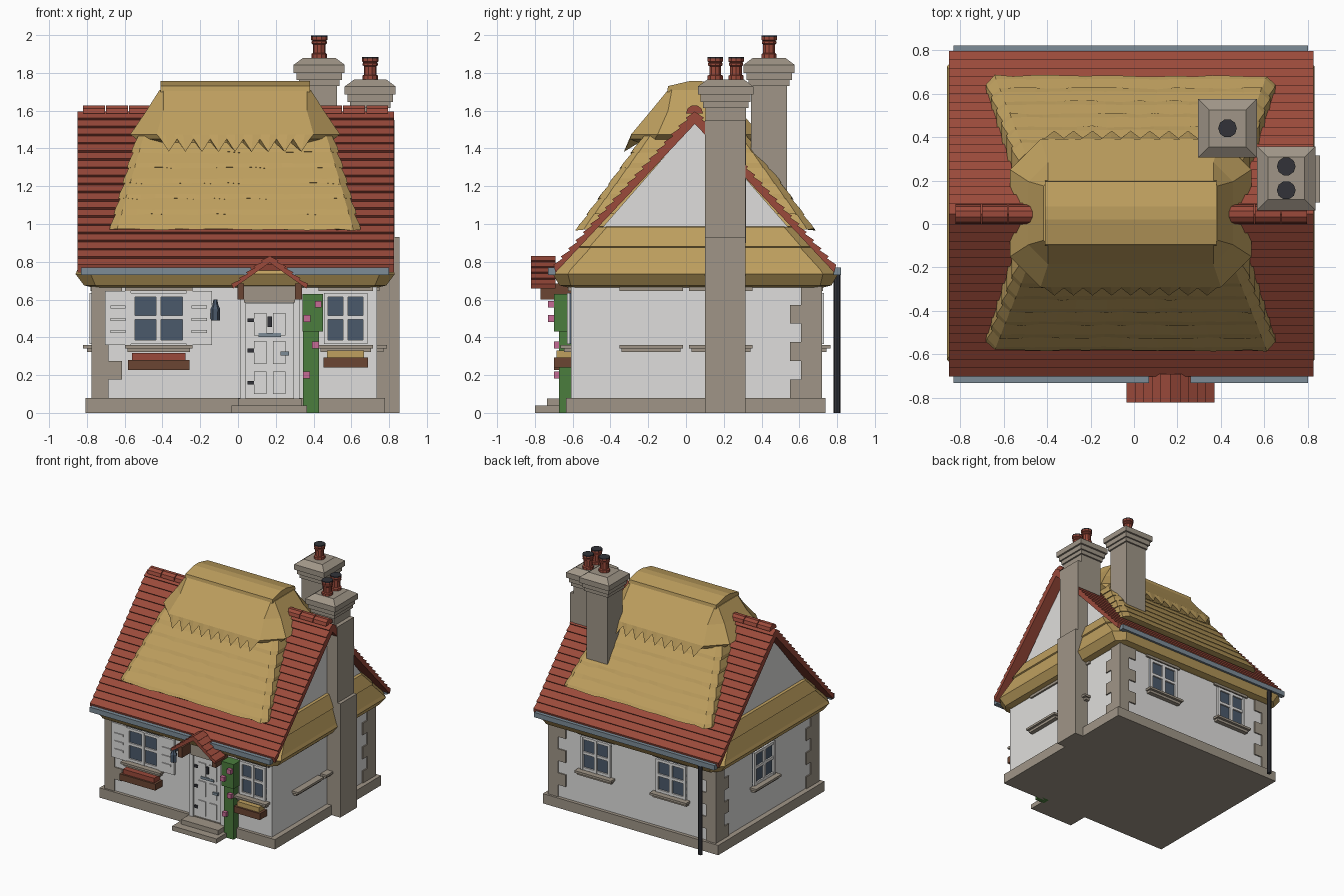
import bpy, bmesh, math, random
from mathutils import Matrix

random.seed(4)
if "Cube" in bpy.data.objects:
    bpy.data.objects.remove(bpy.data.objects["Cube"])


def material(name, code):
    lin = [(int(code[i:i + 2], 16) / 255) ** 2.2 for i in (0, 2, 4)] + [1]
    m = bpy.data.materials.new(name)
    m.use_nodes = True
    m.diffuse_color = lin
    m.node_tree.nodes["Principled BSDF"].inputs["Base Color"].default_value = lin
    return m


WALL = material("white plaster", "DEDDDB")
STONE = material("grey stone", "9E9486")
THATCH = material("straw thatch", "BD9E5F")
TILE = material("red clay tile", "994B3D")
GLASS = material("window glass", "4C5A6B")
METAL = material("blue grey metal", "7C8B96")
WOOD = material("brown wood", "6B4736")
GREEN = material("green leaves", "4C7C40")
PINK = material("pink blossom", "C56A93")
DARK = material("dark iron", "35363B")
CX, CY = -0.015, 0.05          # centre of the house
HX, HY = 0.75, 0.66            # half sizes of the walls


def loft(name, rings, mat, place=None):
    """Skin a list of matching closed rings and cap both ends."""
    bm = bmesh.new()
    rows = [[bm.verts.new(p) for p in r] for r in rings]
    n = len(rows[0])
    for a, b in zip(rows, rows[1:]):
        for i in range(n):
            bm.faces.new((a[i], a[(i + 1) % n], b[(i + 1) % n], b[i]))
    bm.faces.new(rows[0])
    bm.faces.new(rows[-1])
    if place:
        bm.transform(place)
    bmesh.ops.recalc_face_normals(bm, faces=bm.faces)
    me = bpy.data.meshes.new(name)
    bm.to_mesh(me)
    bm.free()
    me.materials.append(mat)
    ob = bpy.data.objects.new(name, me)
    bpy.context.collection.objects.link(ob)


def box(name, x, y, z, mat, place=None):
    ends = [[(x[0], y[0], h), (x[1], y[0], h), (x[1], y[1], h), (x[0], y[1], h)] for h in z]
    loft(name, ends, mat, place)


def lathe(name, x, y, profile, mat, sides=10):
    turn = [math.tau * i / sides for i in range(sides)]
    loft(name, [[(x + r * math.cos(a), y + r * math.sin(a), z) for a in turn] for r, z in profile], mat)


def ring(hx, hy, z, cut, n=2, wobble=0, teeth=0):
    """Rectangle ring with cut corners; long sides may wave or zigzag."""
    half = []
    for i in range(n):
        t = -1 + 2 * i / (n - 1)
        drop = teeth * (i % 2)
        r = random.uniform(-wobble, wobble)
        half.append(((hx - cut) * t, -hy - drop * 0.5 + r, z - drop + r))
    half += [(hx, cut - hy, z), (hx, 0, z), (hx, hy - cut, z)]
    half += [(-p[0], -p[1], p[2]) for p in half]
    return [(CX + p[0], CY + p[1], p[2]) for p in half]


def tiled_gable(c, half, z0, z1, rows, thick, lip):
    """Stepped profile of a pitched roof."""
    side = []
    for i in range(rows):
        for k, out in ((i, lip), (i + 1, 0)):
            t = k / rows
            side.append((half * (1 - t) + out, z0 + (z1 - z0) * t + out))
    foot = z0 - thick * 0.5
    outline = [(-d, z) for d, z in side] + side[-2::-1] + [(half, foot), (0, z1 - thick), (-half, foot)]
    return [(c + d, z) for d, z in outline]


# walls and gables
box("plinth", (CX - 0.793, CX + 0.793), (CY - 0.685, CY + 0.688), (0, 0.08), STONE)
house = [(CY - HY, 0.05), (CY + HY, 0.05), (CY + HY, 0.79), (CY, 1.545), (CY - HY, 0.79)]
loft("walls", [[(CX + s * HX, y, z) for y, z in house] for s in (-1, 1)], WALL)

# tiled roof and ridge tiles
prof = tiled_gable(CY - 0.003, 0.738, 0.775, 1.595, 19, 0.065, 0.01)
loft("tiled_roof", [[(x, y, z) for y, z in prof] for x in (-0.85, 0.825)], TILE)
for i in range(6):
    x = (-0.82 + 0.122 * i) if i < 3 else (0.435 + 0.122 * (i - 3))
    arc = [(CY - 0.005 + 0.045 * math.cos(a), 1.585 + 0.045 * math.sin(a))
           for a in [math.pi * (k / 5) for k in range(6)]]
    loft("ridge_tile", [[(x + dx, y, z) for y, z in arc] for dx in (0, 0.116)], TILE)

# thatch skirt under the eaves, in two layers
loft("thatch_skirt", [ring(a, b, z, c) for a, b, z, c in (
    (0.76, 0.68, 0.665, 0.05), (0.80, 0.72, 0.675, 0.06), (0.845, 0.755, 0.735, 0.08),
    (0.835, 0.74, 0.76, 0.08), (0.80, 0.625, 0.875, 0.07), (0.81, 0.63, 0.88, 0.07),
    (0.77, 0.53, 0.983, 0.06), (0.74, 0.5, 0.99, 0.05))], THATCH)

# layered thatch over the main roof
levels = 6
for i in range(levels):
    t, u = i / levels, (i + 1) / levels
    w0, w1 = 0.665 - 0.14 * t, 0.654 - 0.14 * u
    d0, d1 = 0.632 - 0.35 * t, 0.622 - 0.35 * u
    z0, z1 = 0.97 + 0.49 * t, 0.975 + 0.49 * u
    loft("thatch_course", [ring(w0 - 0.03, d0 - 0.03, z0, 0.03, 16),
                           ring(w0, d0, z0, 0.04, 16, 0.005),
                           ring(w0 - 0.005, d0 - 0.016, z0 + 0.025, 0.04, 16, 0.002),
                           ring(w1, d1, z1, 0.03, 16)], THATCH)
loft("thatch_cap", [ring(0.50, 0.30, 1.43, 0.12, 19),
                    ring(0.525, 0.345, 1.45, 0.13, 19, 0, 0.068),
                    ring(0.555, 0.34, 1.475, 0.14, 19),
                    ring(0.47, 0.235, 1.6, 0.09, 19),
                    ring(0.40, 0.145, 1.71, 0.02, 19)], THATCH)
roll = [(-0.15, 1.70), (-0.145, 1.73), (-0.03, 1.757), (0.03, 1.757), (0.145, 1.73), (0.15, 1.70)]
loft("thatch_ridge", [[(CX + x, CY + y, z) for y, z in roll] for x in (-0.395, 0.395)], THATCH)

# gutters and downpipe
for x, y in (((-0.83, 0.07), -0.71), ((0.26, 0.80), -0.71), ((-0.83, 0.80), 0.80)):
    box("gutter", x, (y - 0.02, y + 0.02), (0.73, 0.77), METAL)
lathe("downpipe", -0.69, 0.8, ((0.018, 0), (0.018, 0.75)), DARK, 8)


# chimneys: shaft, stepped cap and pots
def chimney(x, y, base, top, pots):
    steps = ((0.095, base), (0.095, top - 0.15), (0.108, top - 0.15), (0.108, top - 0.118), (0.12, top - 0.118),
             (0.12, top - 0.08), (0.135, top - 0.08), (0.135, top - 0.037), (0.085, top), (0.07, top))
    dy = 0.012 if len(pots) > 1 else 0
    loft("chimney", [[(x - h, y - h - dy, z), (x + h, y - h - dy, z), (x + h, y + h + dy, z), (x - h, y + h + dy, z)]
                     for h, z in steps], STONE)
    for p in pots:
        lathe("chimney_pot", x, y + p, [(r, top + z) for r, z in (
            (0.042, -0.01), (0.042, 0.02), (0.033, 0.025), (0.033, 0.07), (0.04, 0.075), (0.04, 0.085),
            (0.036, 0.09), (0.043, 0.095), (0.043, 0.11))], TILE)
        lathe("pot_mouth", x, y + p, ((0.043, top + 0.11), (0.043, top + 0.118)), DARK)


chimney(0.43, 0.44, 1.0, 1.88, (0,))
chimney(0.70, 0.21, 0.9, 1.765, (-0.055, 0.055))
box("chimney_breast", (0.72, 0.855), (0.10, 0.315), (0, 0.93), STONE)
box("chimney_back", (0.66, 0.828), (0.10, 0.315), (0.9, 1.55), STONE)

# corner stones
for sx, sy in ((-1, -1), (-1, 1), (1, 1)):
    for i in range(6):
        a, b = (0.16, 0.11) if i % 2 else (0.09, 0.17)
        X, Y = CX + sx * (HX + 0.01), CY + sy * (HY + 0.01)
        box("corner_stone", sorted((X, X - sx * a)), sorted((Y, Y - sy * b)),
            (0.08 + 0.098 * i, 0.178 + 0.098 * i), STONE)


# windows: local x runs along the wall, local -y points outwards
def window(place, w):
    z0, z1, f = 0.365, 0.635, 0.022
    box("window_glass", (-w, w), (-0.006, 0.01), (z0, z1), GLASS, place)
    for s in (-1, 1):
        box("window_jamb", sorted((s * w, s * (w - f))), (-0.02, 0.01), (z0, z1), WALL, place)
    for z in (z0 + 0.011, 0.505, z1 - 0.011):
        box("window_rail", (-w, w), (-0.018, 0.01), (z - 0.011, z + 0.011), WALL, place)
    box("window_mullion", (-0.013, 0.013), (-0.02, 0.01), (z0, z1), WALL, place)
    ledge(place, w + 0.03)


def ledge(place, w):
    box("window_sill", (-w, w), (-0.055, 0.01), (0.342, 0.36), STONE, place)
    box("sill_support", (-w + 0.012, w - 0.012), (-0.035, 0.01), (0.322, 0.342), STONE, place)
    box("window_lintel", (-w, w), (-0.015, 0.01), (0.645, 0.68), STONE, place)


def on_wall(x, y, angle):
    return Matrix.Translation((x, y, 0)) @ Matrix.Rotation(math.radians(angle), 4, 'Z')


front, back = CY - HY, CY + HY
window(on_wall(-0.42, front, 0), 0.148)
window(on_wall(0.57, front, 0), 0.115)
for x in (0.31, -0.37):
    window(on_wall(x, back, 180), 0.135)
window(on_wall(CX - HX, 0.1, -90), 0.135)
for y in (-0.185, 0.185):
    ledge(on_wall(CX + HX, y, 90), 0.168)

# shutters with slats
for x in (-0.635, -0.205):
    box("shutter", (x - 0.068, x + 0.068), (front - 0.02, front), (0.36, 0.645), WALL)
    for z in (0.43, 0.495, 0.56):
        box("shutter_slat", (x - 0.04, x + 0.04), (front - 0.028, front - 0.02), (z - 0.008, z + 0.008), WALL)

# flower boxes
for x, w, z, mat in ((-0.42, 0.162, 0.228, TILE), (0.57, 0.118, 0.24, THATCH)):
    box("flower_box", (x - w, x + w), (front - 0.09, front), (z, z + 0.052), WOOD)
    box("flowers", (x - w + 0.02, x + w - 0.02), (front - 0.075, front), (z + 0.052, z + 0.09), mat)

# door, panels and ironwork
DX = 0.168
for s in (-1, 1):
    box("door_jamb", sorted((DX + s * 0.125, DX + s * 0.158)), (front - 0.035, front), (0.07, 0.6), WALL)
    box("porch_bracket", sorted((DX + s * 0.135, DX + s * 0.17)), (front - 0.16, front), (0.6, 0.685), WOOD)
    for z in (0.16, 0.32, 0.47):
        box("door_panel", (DX + s * 0.05 - 0.033, DX + s * 0.05 + 0.033), (front - 0.026, front),
            (z - 0.06, z + 0.06), WALL)
box("door", (DX - 0.125, DX + 0.125), (front - 0.018, front), (0.07, 0.58), WALL)
box("door_lintel", (DX - 0.135, DX + 0.135), (front - 0.05, front), (0.585, 0.69), STONE)
for z in (0.16, 0.33, 0.49):
    box("door_hinge", (0.05, 0.085), (front - 0.03, front), (z - 0.01, z + 0.01), DARK)
box("door_knocker", (DX - 0.012, DX + 0.012), (front - 0.035, front), (0.455, 0.51), DARK)
box("letter_flap", (DX - 0.06, DX + 0.06), (front - 0.03, front), (0.402, 0.422), METAL)
box("door_handle", (0.225, 0.27), (front - 0.04, front), (0.305, 0.325), METAL)

# porch roof and steps
prof = tiled_gable(DX, 0.195, 0.675, 0.83, 5, 0.035, 0.008)
loft("porch_roof", [[(x, y, z) for x, z in prof] for y in (-0.82, -0.69)], TILE)
box("lower_step", (-0.035, 0.365), (-0.80, front), (0, 0.038), STONE)
box("upper_step", (0.0, 0.335), (-0.735, front), (0.038, 0.075), STONE)

# climbing plant with blossoms
box("climber_stem", (0.345, 0.43), (-0.672, front), (0, 0.45), GREEN)
box("climber_top", (0.342, 0.45), (-0.70, front), (0.43, 0.63), GREEN)
for x, z in ((0.425, 0.575), (0.365, 0.5), (0.41, 0.36), (0.363, 0.2)):
    depth = -0.73 if z > 0.45 else -0.70
    box("blossom", (x - 0.018, x + 0.018), (depth, depth + 0.04), (z - 0.018, z + 0.018), PINK)

# lantern
box("lantern_arm", (-0.13, -0.11), (-0.67, front), (0.565, 0.58), GLASS)
lathe("lantern", -0.12, -0.66, ((0.024, 0.488), (0.026, 0.55), (0.016, 0.57), (0.01, 0.6)), GLASS, 6)
